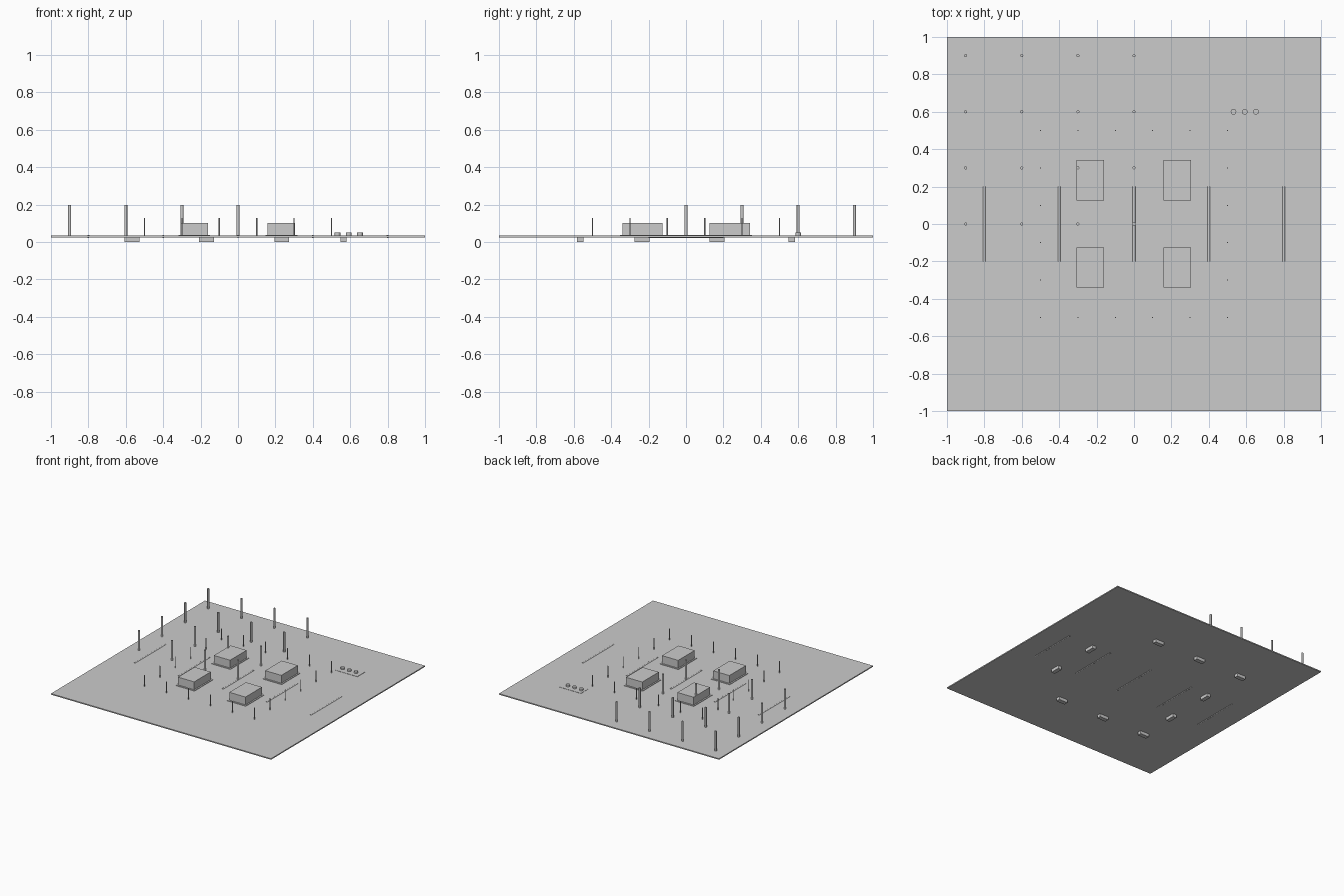
import bpy, bmesh
from mathutils import Matrix, Vector

if "Cube" in bpy.data.objects:
    bpy.data.objects.remove(bpy.data.objects["Cube"])

BOTTOM, TOP = 0.025, 0.034


def finish(name, bm, smooth=False):
    mesh = bpy.data.meshes.new(name)
    bm.to_mesh(mesh)
    bm.free()
    ob = bpy.data.objects.new(name, mesh)
    bpy.context.collection.objects.link(ob)
    if smooth:
        bpy.ops.object.select_all(action='DESELECT')
        ob.select_set(True)
        bpy.context.view_layer.objects.active = ob
        bpy.ops.object.shade_smooth_by_angle()
    return ob


def box(name, x, y, w, d, z0, z1):
    bm = bmesh.new()
    m = Matrix.Translation((x, y, (z0 + z1) / 2)) @ Matrix.Diagonal((w, d, z1 - z0, 1))
    bmesh.ops.create_cube(bm, size=1, matrix=m)
    return finish(name, bm)


def rod(name, a, b, r, sides=24):
    a, b = Vector(a), Vector(b)
    turn = (b - a).to_track_quat('Z', 'Y').to_matrix().to_4x4()
    bm = bmesh.new()
    bmesh.ops.create_cone(bm, cap_ends=True, segments=sides, radius1=r, radius2=r,
                          depth=(b - a).length,
                          matrix=Matrix.Translation((a + b) / 2) @ turn)
    return finish(name, bm, True)


# Base sheet
box("base_plate", 0, 0, 2, 2, BOTTOM, TOP)

# Four blocks on thin pads
for x in (-0.234, 0.232):
    for y in (-0.232, 0.234):
        box("block_pad", x, y, 0.17, 0.24, TOP - 0.004, 0.038)
        box("block", x, y, 0.147, 0.215, TOP - 0.002, 0.102)

# Tall posts in a 4 x 4 grid
for i in range(4):
    for j in range(4):
        x, y = -0.9 + 0.3 * i, 0.3 * j
        rod("tall_post", (x, y, BOTTOM + 0.002), (x, y, 0.197), 0.008)

# Thin pins around a square
for i in range(6):
    for j in range(6):
        if i in (0, 5) or j in (0, 5):
            x, y = -0.5 + 0.2 * i, -0.5 + 0.2 * j
            rod("thin_pin", (x, y, BOTTOM + 0.002), (x, y, 0.128), 0.003, 12)

# Pipes lying in the sheet
for i in range(5):
    x = -0.8 + 0.4 * i
    rod("pipe", (x, -0.2, 0.03), (x, 0.2, 0.03), 0.008)

# Button panel
box("button_panel", 0.6, 0.6, 0.2, 0.1, TOP - 0.004, TOP + 0.002)
for x in (0.532, 0.592, 0.652):
    rod("button", (x, 0.6, TOP - 0.002), (x, 0.6, 0.05), 0.015)

# Feet under the sheet, long side along the edge they follow
for s in (-1, 1):
    for x in (-0.567, -0.168, 0.234):
        box("foot", x, s * 0.566, x and 0.08, 0.034, 0, BOTTOM + 0.002)
    for y in (-0.235, 0.165):
        box("foot", s * 0.564, y, 0.034, 0.08, 0, BOTTOM + 0.002)
